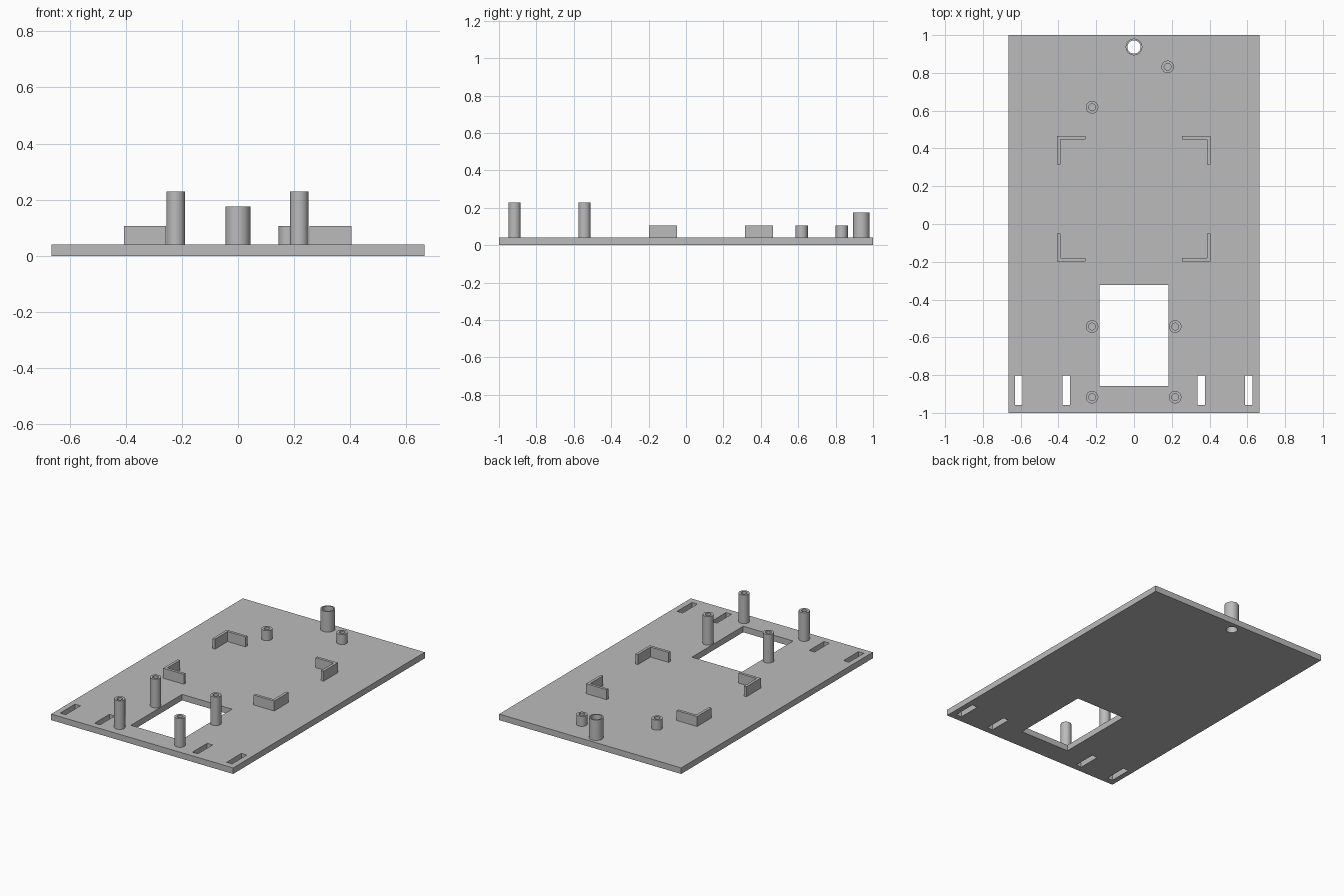
import bpy, bmesh
from math import cos, sin, tau, radians

cube = bpy.data.objects.get("Cube")
if cube:
    bpy.data.objects.remove(cube, do_unlink=True)

grey = bpy.data.materials.new("mid grey")
grey.use_nodes = True
grey.diffuse_color = (0.5, 0.5, 0.5, 1)
grey.node_tree.nodes["Principled BSDF"].inputs["Base Color"].default_value = (0.5, 0.5, 0.5, 1)

DECK = 0.04   # top of the base plate
SEGMENTS = 48


def finish(name, bm):
    bmesh.ops.recalc_face_normals(bm, faces=bm.faces)
    mesh = bpy.data.meshes.new(name)
    bm.to_mesh(mesh)
    bm.free()
    mesh.materials.append(grey)
    obj = bpy.data.objects.new(name, mesh)
    bpy.context.collection.objects.link(obj)
    return obj


def prism(name, outline, z0, z1):
    """Extrude a flat outline upward."""
    bm = bmesh.new()
    face = bm.faces.new([bm.verts.new((x, y, z0)) for x, y in outline])
    top = bmesh.ops.extrude_face_region(bm, geom=[face])["geom"]
    verts = [v for v in top if isinstance(v, bmesh.types.BMVert)]
    bmesh.ops.translate(bm, verts=verts, vec=(0, 0, z1 - z0))
    return finish(name, bm)


def rectangle(x0, x1, y0, y1):
    return [(x0, y0), (x1, y0), (x1, y1), (x0, y1)]


def circle(x, y, r):
    return [(x + r * cos(tau * i / SEGMENTS), y + r * sin(tau * i / SEGMENTS))
            for i in range(SEGMENTS)]


def shade(obj):
    bpy.ops.object.select_all(action="DESELECT")
    obj.select_set(True)
    bpy.context.view_layer.objects.active = obj
    bpy.ops.object.shade_smooth_by_angle(angle=radians(30))


def tube(name, x, y, outer, inner, top):
    """Hollow round post standing on the plate."""
    bm = bmesh.new()
    rings = [[bm.verts.new((px, py, z)) for px, py in circle(x, y, r)]
             for r, z in ((outer, DECK), (outer, top), (inner, top), (inner, DECK))]
    for a, b in zip(rings, rings[1:] + rings[:1]):
        for i in range(SEGMENTS):
            j = (i + 1) % SEGMENTS
            bm.faces.new((a[i], a[j], b[j], b[i]))
    shade(finish(name, bm))


# Base plate with window, strap slots and cable hole
plate = prism("base_plate", rectangle(-0.665, 0.665, -1, 1), 0, DECK)
openings = [rectangle(-0.183, 0.182, -0.857, -0.322), circle(0, 0.937, 0.035)]
for x in (-0.609, -0.358, 0.357, 0.607):
    openings.append(rectangle(x - 0.02, x + 0.02, -0.957, -0.803))
for outline in openings:
    cutter = prism("opening_cutter", outline, -0.1, 0.1)
    cutter.hide_render = True
    cut = plate.modifiers.new("opening", "BOOLEAN")
    cut.operation, cut.solver, cut.object = "DIFFERENCE", "EXACT", cutter
    bpy.context.view_layer.objects.active = plate
    bpy.ops.object.modifier_apply(modifier=cut.name)
    bpy.data.objects.remove(cutter, do_unlink=True)
shade(plate)

# Cable tube around the through hole
tube("cable_tube", 0, 0.937, 0.044, 0.035, 0.175)

# Tall posts around the window
for side, x in (("right", -0.222), ("left", 0.218)):
    for end, y in (("front", -0.917), ("rear", -0.543)):
        tube(f"tall_post_{end}_{side}", x, y, 0.033, 0.018, 0.229)

# Short posts near the back
tube("short_post_left", 0.178, 0.832, 0.033, 0.018, 0.106)
tube("short_post_right", -0.222, 0.618, 0.033, 0.018, 0.106)

# Corner brackets of the central tray
ARM, WALL = 0.15, 0.018
for side, x, sx in (("right", -0.407, 1), ("left", 0.404, -1)):
    for end, y, sy in (("front", -0.199, 1), ("rear", 0.465, -1)):
        corner = [(0, 0), (ARM, 0), (ARM, WALL), (WALL, WALL), (WALL, ARM), (0, ARM)]
        prism(f"corner_bracket_{end}_{side}",
              [(x + sx * u, y + sy * v) for u, v in corner], DECK, 0.106)
